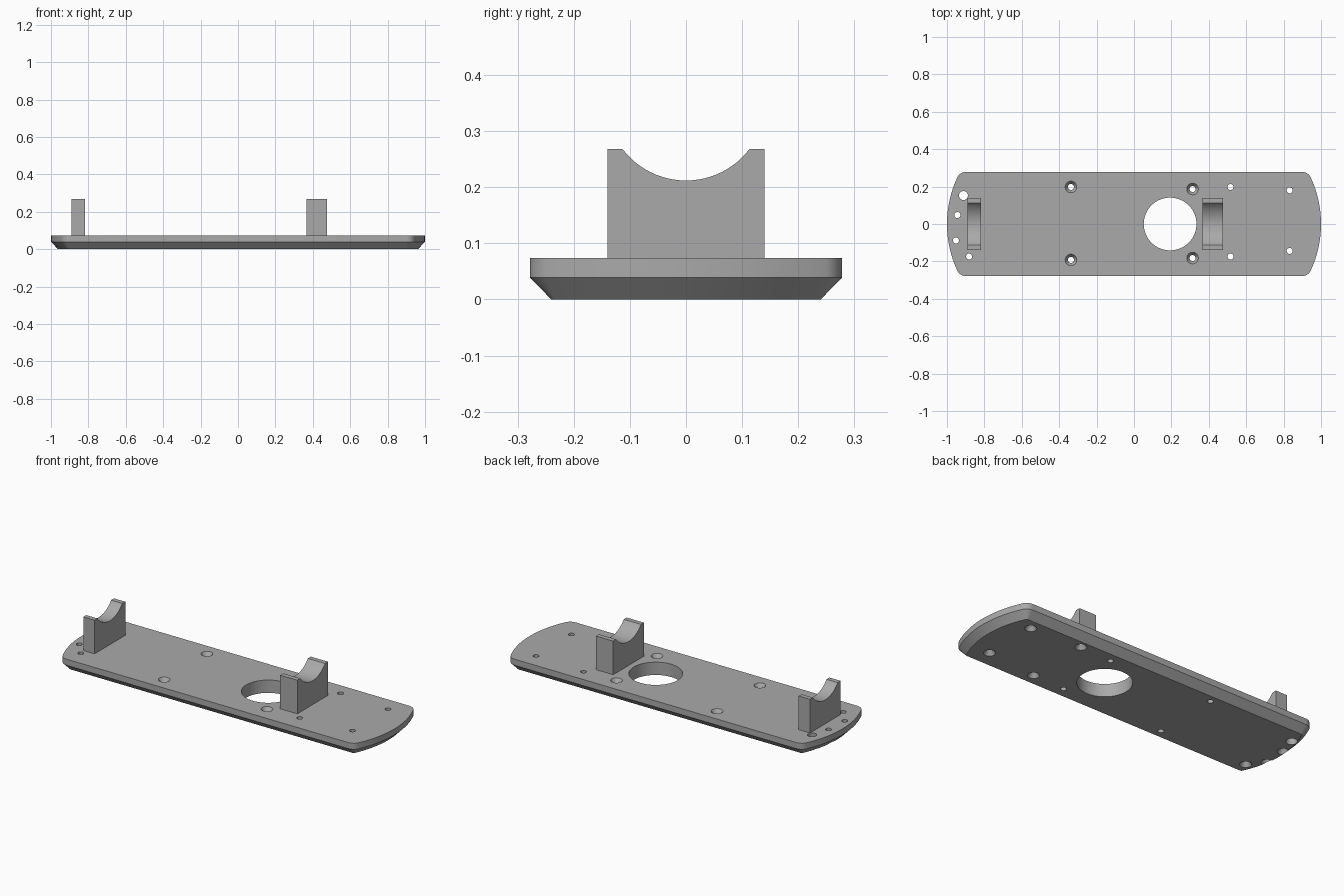
import bpy
import bmesh
from math import sin, cos, pi, radians, sqrt, asin

if "Cube" in bpy.data.objects:
    bpy.data.objects.remove(bpy.data.objects["Cube"], do_unlink=True)

GREY = (0.4, 0.4, 0.4, 1)
grey = bpy.data.materials.new("plain grey")
grey.use_nodes = True
grey.diffuse_color = GREY
grey.node_tree.nodes["Principled BSDF"].inputs["Base Color"].default_value = GREY

TOP = 0.074


def loft(bm, rings):
    """Closed solid through rings that have equal point counts."""
    loops = [[bm.verts.new(p) for p in ring] for ring in rings]
    n = len(loops[0])
    for low, high in zip(loops, loops[1:]):
        for i in range(n):
            j = (i + 1) % n
            bm.faces.new((low[i], low[j], high[j], high[i]))
    bm.faces.new(loops[0][::-1])
    bm.faces.new(loops[-1])


def finish(bm, name):
    bmesh.ops.recalc_face_normals(bm, faces=bm.faces)
    mesh = bpy.data.meshes.new(name)
    bm.to_mesh(mesh)
    bm.free()
    mesh.materials.append(grey)
    obj = bpy.data.objects.new(name, mesh)
    bpy.context.collection.objects.link(obj)
    return obj


def smooth(obj):
    bpy.ops.object.select_all(action="DESELECT")
    obj.select_set(True)
    bpy.context.view_layer.objects.active = obj
    bpy.ops.object.shade_smooth_by_angle(angle=radians(30))


def outline(inset, z):
    """Long plate outline: bowed ends with filleted corners."""
    end_r, end_x, corner_r, half_width = 0.59, 0.41, 0.05, 0.278
    cy = half_width - corner_r
    reach = end_r - corner_r
    cx = end_x + sqrt(reach ** 2 - cy ** 2)
    tangent = asin(cy / reach)
    quarter = []
    for i in range(8):
        a = tangent * i / 8
        quarter.append((end_x + (end_r - inset) * cos(a), (end_r - inset) * sin(a)))
    for i in range(9):
        a = tangent + (pi / 2 - tangent) * i / 8
        quarter.append((cx + (corner_r - inset) * cos(a), cy + (corner_r - inset) * sin(a)))
    half = quarter + [(-x, y) for x, y in quarter[::-1]]
    lower = [(x, -y) for x, y in half[-2:0:-1]]
    return [(x, y, z) for x, y in half + lower]


# Base plate with a chamfered underside
bm = bmesh.new()
loft(bm, [outline(0.038, 0), outline(0, 0.039), outline(0, TOP)])
plate = finish(bm, "base_plate")

# Hole cutters: plain bores and countersinks from either face
cut = bmesh.new()


def bore(x, y, profile, sides=32):
    loft(cut, [[(x + r * cos(2 * pi * i / sides), y + r * sin(2 * pi * i / sides), z)
                for i in range(sides)] for r, z in profile])


SMALL, WIDE, DEPTH = 0.016, 0.031, 0.022
sunk_above = [(SMALL, -0.05), (SMALL, TOP - DEPTH), (WIDE, TOP), (WIDE, 0.1)]
sunk_below = [(WIDE, -0.05), (WIDE, 0), (SMALL, DEPTH), (SMALL, 0.1)]

bore(0.193, 0, [(0.141, -0.05), (0.141, 0.1)], 64)
bore(-0.912, 0.152, [(WIDE, -0.05), (WIDE, 0), (0.024, DEPTH), (0.024, 0.1)])
for x, y in [(-0.337, 0.198), (-0.337, -0.192), (0.313, 0.187), (0.313, -0.182)]:
    bore(x, y, sunk_above)
for x, y in [(0.516, 0.198), (0.516, -0.174), (0.832, 0.18), (0.832, -0.144),
             (-0.944, 0.048), (-0.952, -0.088), (-0.882, -0.174)]:
    bore(x, y, sunk_below)
cutter = finish(cut, "hole_cutter")
cutter.hide_render = True

drill = plate.modifiers.new("holes", "BOOLEAN")
drill.operation = "DIFFERENCE"
drill.solver = "EXACT"
drill.object = cutter
drilled = bpy.data.meshes.new_from_object(
    plate.evaluated_get(bpy.context.evaluated_depsgraph_get()))
plate.modifiers.clear()
plate.data = drilled
bpy.data.objects.remove(cutter, do_unlink=True)
smooth(plate)


# Upright cradles with a round saddle cut in the top
def cradle(name, x0, x1):
    half, lip, top, radius = 0.14, 0.113, 0.268, 0.142
    sweep = asin(lip / radius)
    centre = top + radius * cos(sweep)
    profile = [(-half, TOP - 0.005), (-half, top)]
    for i in range(25):
        a = sweep * (i / 12 - 1)
        profile.append((radius * sin(a), centre - radius * cos(a)))
    profile += [(half, top), (half, TOP - 0.005)]
    bm = bmesh.new()
    loft(bm, [[(x, y, z) for y, z in profile] for x in (x0, x1)])
    smooth(finish(bm, name))


cradle("right_cradle", -0.89, -0.818)
cradle("left_cradle", 0.367, 0.477)
